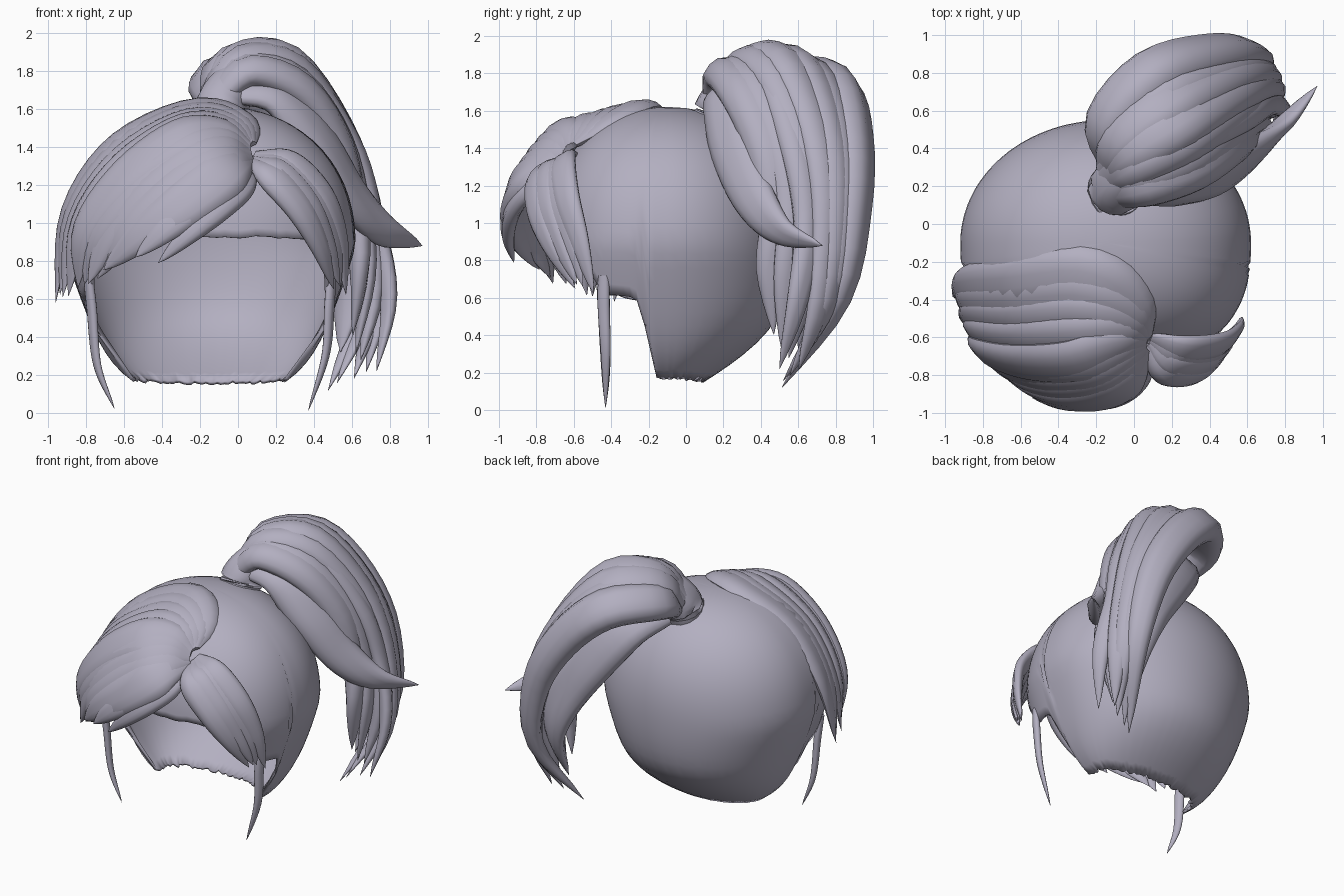
import bpy, math, random
from mathutils import Vector

random.seed(4)
if "Cube" in bpy.data.objects:
    bpy.data.objects.remove(bpy.data.objects["Cube"])

hair = bpy.data.materials.new("lilac_grey")
hair.use_nodes = True
hair.diffuse_color = (0.45, 0.43, 0.53, 1)
hair.node_tree.nodes["Principled BSDF"].inputs["Base Color"].default_value = hair.diffuse_color

HEAD = Vector((-0.15, -0.1, 0.88))
TAIL = Vector((0.3, 0.45, 1.2))


def add_mesh(name, verts, faces):
    mesh = bpy.data.meshes.new(name)
    mesh.from_pydata(verts, [], faces)
    mesh.materials.append(hair)
    obj = bpy.data.objects.new(name, mesh)
    bpy.context.collection.objects.link(obj)
    bpy.ops.object.select_all(action="DESELECT")
    obj.select_set(True)
    bpy.context.view_layer.objects.active = obj
    bpy.ops.object.shade_smooth_by_angle(angle=math.radians(50))
    return obj


def along(path, t):
    """Smooth point on a path, t from 0 to 1."""
    pts = [Vector(p) for p in path]
    pts = [2 * pts[0] - pts[1]] + pts + [2 * pts[-1] - pts[-2]]
    s = t * (len(pts) - 3)
    i = min(int(s), len(pts) - 4)
    u = s - i
    a, b, c, d = pts[i:i + 4]
    return 0.5 * (2 * b + (c - a) * u + (2 * a - 5 * b + 4 * c - d) * u * u
                  + (3 * b - a - 3 * c + d) * u ** 3)


def lock(name, path, width, thick, centre, root=0.4, steps=24, sides=14):
    """Tapered hair lock, flat side facing away from the centre."""
    verts, faces = [], []
    for k in range(steps + 1):
        t = k / steps
        p = along(path, t)
        tangent = (along(path, min(1, t + 0.02)) - along(path, max(0, t - 0.02))).normalized()
        side = tangent.cross(p - centre).normalized()
        out = side.cross(tangent)
        grow = math.sin(min(1, t / 0.35) * math.pi / 2)
        size = (root + (1 - root) * grow) * (1 - t ** 3.2) ** 0.85 + 0.01
        for j in range(sides):
            a = 2 * math.pi * j / sides
            ridge = 1 + 0.08 * math.cos(5 * a + 2 * t)
            verts.append(p + size * (side * width * math.cos(a) + out * thick * math.sin(a) * ridge))
    for k in range(steps):
        for j in range(sides):
            n = (j + 1) % sides
            faces.append((k * sides + j, k * sides + n, (k + 1) * sides + n, (k + 1) * sides + j))
    faces.append(tuple(reversed(range(sides))))
    faces.append(tuple(range(steps * sides, (steps + 1) * sides)))
    return add_mesh(name, verts, faces)


def fan(name, guides, count, width, thick, centre, root=0.4, jitter=0.02):
    """Row of locks blended between guide paths."""
    for k in range(count):
        s = k / (count - 1) * (len(guides) - 1)
        i = min(int(s), len(guides) - 2)
        path = [Vector(a).lerp(Vector(b), s - i) for a, b in zip(guides[i], guides[i + 1])]
        path[-1] += Vector([random.uniform(-jitter, jitter) for _ in range(3)])
        lock(f"{name}_{k + 1}", path, width, thick * random.uniform(0.85, 1.1), centre, root)


# Scalp: rounded shell with a face opening and a tapered, open neck
def hairline(deg):
    steps = [(0, 0.93), (40, 0.92), (60, 0.62), (77, 0.59), (80, 0.17), (181, 0.15)]
    for (a, za), (b, zb) in zip(steps, steps[1:]):
        if deg <= b:
            return za + (zb - za) * (deg - a) / (b - a)


def scalp_point(ang, phi):
    h, s, c = math.cos(phi), math.sin(ang), math.cos(ang)
    rad = (1 - abs(h) ** 2.2) ** (1 / 2.2)
    wide, deep, tall = 0.77, 0.65, 0.74
    if c > 0:  # boxier temples
        rad *= (abs(s) ** 2.5 + c ** 2.5) ** -0.4
    if h < 0:  # narrower jaw
        tall = 0.82
        wide *= 1 - 0.09 * math.sin(min(1, -h) * math.pi)
    if h < -0.4 and c < 0:  # nape tucks forward
        deep *= 1 - 0.42 * ((-h - 0.4) / 0.5) ** 2
    return HEAD + Vector((wide * rad * s, -deep * rad * c, tall * h))


def build_scalp(rows=26, cols=120):
    verts, faces = [], []
    for c in range(cols):
        ang = 2 * math.pi * c / cols
        deg = math.degrees(min(ang, 2 * math.pi - ang))
        low = hairline(deg) + random.uniform(-0.008, 0.008) - HEAD.z
        end = math.acos(low / (0.74 if low > 0 else 0.82))
        verts += [scalp_point(ang, 0.02 + (end - 0.02) * r / rows) for r in range(rows + 1)]
    w = rows + 1
    for c in range(cols):
        n = (c + 1) % cols
        for r in range(rows):
            faces.append((c * w + r, c * w + r + 1, n * w + r + 1, n * w + r))
    faces.append(tuple(c * w for c in range(cols)))
    scalp = add_mesh("scalp", verts, faces)
    shell = scalp.modifiers.new("thickness", "SOLIDIFY")
    shell.thickness = 0.02
    shell.offset = -1


build_scalp()

# Swept fringe, fanning from the parting to the right side
crown = [(0.06, -0.6, 1.42), (-0.02, -0.42, 1.53), (-0.26, -0.27, 1.58),
         (-0.64, -0.3, 1.4), (-0.89, -0.32, 1.05), (-0.95, -0.38, 0.6)]
puff = [(0.06, -0.63, 1.4), (-0.1, -0.66, 1.46), (-0.32, -0.73, 1.42),
        (-0.6, -0.73, 1.22), (-0.81, -0.67, 0.95), (-0.86, -0.6, 0.64)]
brow = [(0.06, -0.66, 1.34), (-0.04, -0.8, 1.3), (-0.16, -0.89, 1.2),
        (-0.34, -0.92, 1.06), (-0.53, -0.88, 0.92), (-0.72, -0.79, 0.74)]
fan("fringe_lock", [crown, puff, brow], 9, 0.16, 0.07, HEAD, 0.25)
edge = [(0.06, -0.66, 1.3), (0.02, -0.82, 1.2), (-0.1, -0.92, 1.08),
        (-0.26, -0.95, 0.94), (-0.42, -0.92, 0.79)]
lock("fringe_edge", edge, 0.08, 0.05, HEAD)
lock("fringe_wisp", [Vector(p) + Vector((-0.12, 0, 0.03)) for p in edge], 0.11, 0.05, HEAD)

# Short fringe on the left side
inner = [(0.08, -0.64, 1.33), (0.17, -0.78, 1.25), (0.32, -0.79, 1.08),
         (0.43, -0.72, 0.88), (0.5, -0.6, 0.66)]
outer = [(0.09, -0.6, 1.36), (0.27, -0.66, 1.32), (0.45, -0.64, 1.14),
         (0.54, -0.57, 0.9), (0.55, -0.5, 0.64)]
fan("left_fringe_lock", [inner, outer], 4, 0.09, 0.05, HEAD, 0.3)

# Thin strands hanging before the ears
lock("left_strand", [(0.49, -0.44, 0.72), (0.48, -0.44, 0.55), (0.46, -0.43, 0.3), (0.37, -0.43, 0.01)],
     0.035, 0.025, HEAD, 0.9)
lock("right_strand", [(-0.79, -0.45, 0.72), (-0.77, -0.44, 0.55), (-0.74, -0.43, 0.25), (-0.65, -0.43, 0.02)],
     0.035, 0.025, HEAD, 0.9)

# Ponytail: gathered base, then locks arching over and down
lock("ponytail_base", [(-0.1, 0.15, 1.48), (-0.09, 0.2, 1.62), (0, 0.3, 1.76), (0.1, 0.42, 1.8)],
     0.15, 0.14, HEAD, 0.95)
back = [(-0.1, 0.32, 1.64), (-0.14, 0.54, 1.76), (0.1, 0.8, 1.74), (0.38, 0.89, 1.48),
        (0.59, 0.9, 1.1), (0.66, 0.82, 0.6), (0.47, 0.51, 0.11)]
top = [(-0.13, 0.26, 1.68), (-0.02, 0.38, 1.86), (0.24, 0.54, 1.85), (0.5, 0.7, 1.5),
       (0.66, 0.76, 1.1), (0.74, 0.72, 0.6), (0.66, 0.6, 0.2)]
front = [(-0.1, 0.18, 1.68), (0.06, 0.22, 1.8), (0.32, 0.32, 1.7), (0.52, 0.45, 1.4),
         (0.6, 0.5, 1.05), (0.64, 0.45, 0.75), (0.6, 0.47, 0.39)]
fan("ponytail_lock", [back, top, front], 7, 0.15, 0.1, TAIL, 0.65)
lock("ponytail_under", [(-0.08, 0.36, 1.62), (0.1, 0.56, 1.53), (0.32, 0.67, 1.26), (0.5, 0.71, 0.96),
                        (0.58, 0.7, 0.65), (0.54, 0.6, 0.32)], 0.2, 0.1, TAIL, 0.6)
lock("ponytail_flick", [(-0.08, 0.19, 1.68), (0.2, 0.21, 1.66), (0.42, 0.25, 1.42), (0.6, 0.36, 1.14),
                        (0.77, 0.51, 0.96), (0.97, 0.73, 0.88)], 0.15, 0.08, TAIL, 0.5)
lock("ponytail_outer", [(0.0, 0.3, 1.8), (0.3, 0.45, 1.8), (0.58, 0.6, 1.4), (0.7, 0.66, 1.0),
                        (0.79, 0.6, 0.6), (0.73, 0.5, 0.22)], 0.11, 0.07, TAIL, 0.5)
